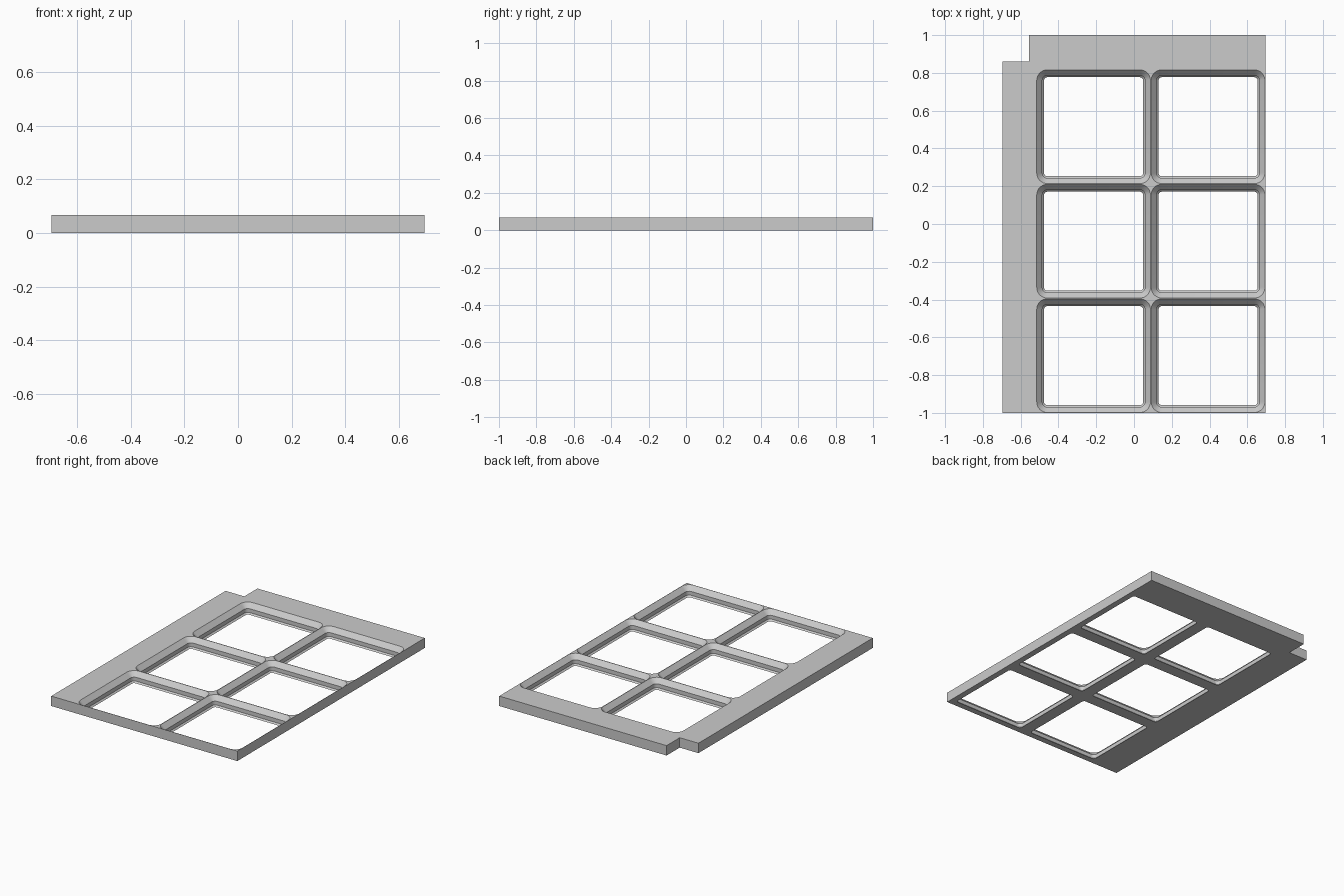
import bpy, bmesh
from math import cos, sin, pi, radians

# Remove the default cube only
if "Cube" in bpy.data.objects:
    bpy.data.objects.remove(bpy.data.objects["Cube"], do_unlink=True)

HALF_W, HALF_L, HEIGHT = 0.695, 1.0, 0.067
CELL = 0.606           # cell pitch
COLS, ROWS = 2, 3
RIM = 0.002            # thin flat rim left between cells
CORNER_STEPS = 8

grey = bpy.data.materials.new("light grey")
grey.use_nodes = True
colour = (0.6, 0.6, 0.6, 1)
grey.diffuse_color = colour
grey.node_tree.nodes["Principled BSDF"].inputs["Base Color"].default_value = colour


def make_object(name, bm):
    bmesh.ops.recalc_face_normals(bm, faces=bm.faces)
    mesh = bpy.data.meshes.new(name)
    bm.to_mesh(mesh)
    bm.free()
    obj = bpy.data.objects.new(name, mesh)
    obj.data.materials.append(grey)
    bpy.context.collection.objects.link(obj)
    return obj


def rounded_ring(bm, cx, cy, half, radius, z):
    """Ring of vertices around a rounded square."""
    ring = []
    for quarter in range(4):
        start = quarter * pi / 2
        sx = 1 if quarter in (0, 3) else -1
        sy = 1 if quarter in (0, 1) else -1
        for i in range(CORNER_STEPS + 1):
            a = start + i / CORNER_STEPS * pi / 2
            ring.append(bm.verts.new((cx + sx * (half - radius) + radius * cos(a),
                                      cy + sy * (half - radius) + radius * sin(a), z)))
    return ring


# Plate with a notch in its back right corner
bm = bmesh.new()
outline = [(-HALF_W, -HALF_L), (HALF_W, -HALF_L), (HALF_W, HALF_L),
           (-0.555, HALF_L), (-0.555, 0.86), (-HALF_W, 0.86)]
base = bm.faces.new([bm.verts.new((x, y, 0)) for x, y in outline])
top = bmesh.ops.extrude_face_region(bm, geom=[base])["geom"]
bmesh.ops.translate(bm, vec=(0, 0, HEIGHT),
                    verts=[v for v in top if isinstance(v, bmesh.types.BMVert)])
plate = make_object("grid_base_plate", bm)

# Stepped pocket profile: (inset from cell edge, height)
profile = [(0.041, -0.03), (0.041, 0), (0.031, 0.010), (0.031, 0.036),
           (RIM, HEIGHT), (RIM, HEIGHT + 0.03)]
bm = bmesh.new()
for col in range(COLS):
    for row in range(ROWS):
        cx = HALF_W - CELL * (col + 0.5)
        cy = -HALF_L + CELL * (row + 0.5)
        rings = [rounded_ring(bm, cx, cy, CELL / 2 - inset, 0.058 - inset, z)
                 for inset, z in profile]
        count = len(rings[0])
        for low, high in zip(rings, rings[1:]):
            for i in range(count):
                j = (i + 1) % count
                bm.faces.new((low[i], low[j], high[j], high[i]))
        bm.faces.new(rings[0][::-1])
        bm.faces.new(rings[-1])
cutter = make_object("pocket_cutter", bm)
cutter.hide_render = True

# Cut the pockets and discard the cutter
cut = plate.modifiers.new("pockets", 'BOOLEAN')
cut.operation = 'DIFFERENCE'
cut.solver = 'EXACT'
cut.object = cutter
bpy.ops.object.select_all(action='DESELECT')
plate.select_set(True)
bpy.context.view_layer.objects.active = plate
bpy.ops.object.modifier_apply(modifier=cut.name)
bpy.data.objects.remove(cutter, do_unlink=True)
bpy.ops.object.shade_smooth_by_angle(angle=radians(25))
